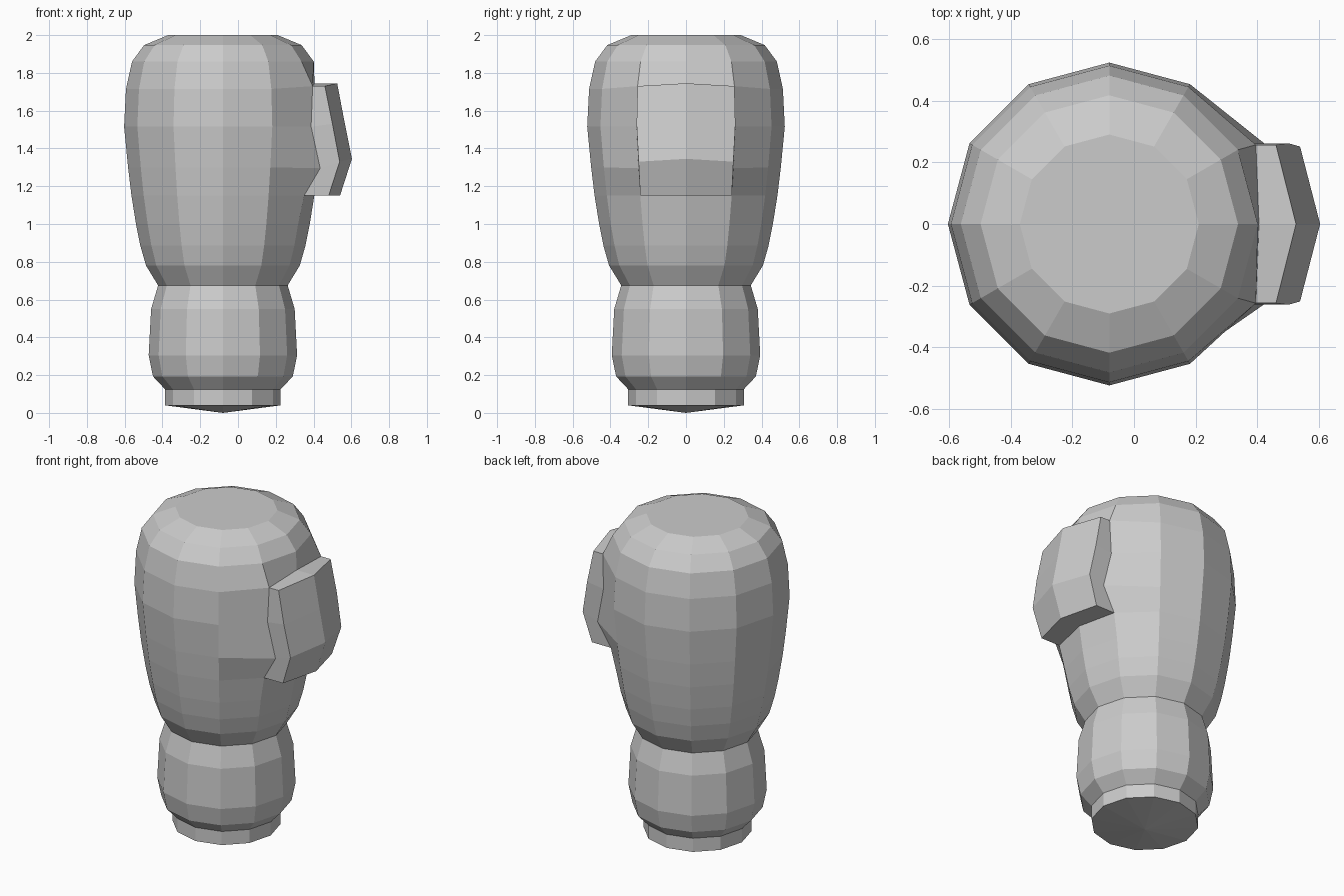
import bpy, bmesh
from math import sin, cos, pi

if "Cube" in bpy.data.objects:
    bpy.data.objects.remove(bpy.data.objects["Cube"])

SIDES = 12
AXIS_X = -0.08


def lathe(profile):
    """Revolve (radius, z) points into rings of quads around the upright axis."""
    bm = bmesh.new()
    rings = []
    for r, z in profile:
        rings.append([bm.verts.new((AXIS_X + r * cos(2 * pi * i / SIDES),
                                    r * sin(2 * pi * i / SIDES), z))
                      for i in range(SIDES)])
    rows = []
    for lo, hi in zip(rings, rings[1:]):
        rows.append([bm.faces.new((lo[i], lo[(i + 1) % SIDES],
                                   hi[(i + 1) % SIDES], hi[i]))
                     for i in range(SIDES)])
    return bm, rings, rows


def finish(bm, name):
    bm.normal_update()
    mesh = bpy.data.meshes.new(name)
    bm.to_mesh(mesh)
    bm.free()
    obj = bpy.data.objects.new(name, mesh)
    bpy.context.collection.objects.link(obj)
    return obj


# Cuff: narrow foot, padded roll and a shallow pointed underside
bm, rings, _ = lathe([(0.306, 0.04), (0.306, 0.125), (0.37, 0.193), (0.393, 0.305),
                      (0.38, 0.55), (0.343, 0.675)])
tip = bm.verts.new((AXIS_X, 0, 0))
for i in range(SIDES):
    bm.faces.new((rings[0][(i + 1) % SIDES], rings[0][i], tip))
finish(bm, "cuff")

# Mitt: rounded body with a flat top
bm, rings, rows = lathe([(0.343, 0.675), (0.407, 0.78), (0.437, 0.885), (0.46, 1.0),
                         (0.484, 1.15), (0.502, 1.3), (0.523, 1.515), (0.513, 1.715),
                         (0.481, 1.86), (0.417, 1.947), (0.29, 2.0)])
bm.faces.new(rings[-1])

# Thumb: pull the body out at its root, then extrude the +x patch of the mitt
for ring, x, z in ((4, 0.35, 1.15), (5, 0.435, 1.295), (6, 0.387, 1.515), (7, 0.395, 1.73)):
    for i in (1, -1):
        rings[ring][i].co.x = x
        rings[ring][i].co.z = z
rings[7][0].co.x, rings[7][0].co.z = 0.405, 1.745

patch = [rows[r][i] for r in (4, 5, 6) for i in (0, SIDES - 1)]
out = bmesh.ops.extrude_face_region(bm, geom=patch)
thumb = [g for g in out["geom"] if isinstance(g, bmesh.types.BMVert)]
bmesh.ops.delete(bm, geom=[f for f in patch if f.is_valid], context='FACES')

# Outer thumb rows: (edge x, ridge x, edge z, ridge z), bottom to top
outer = [(0.48, 0.54, 1.15, 1.15), (0.538, 0.603, 1.33, 1.345),
         (0.50, 0.563, 1.53, 1.545), (0.46, 0.525, 1.73, 1.745)]
levels = (1.15, 1.3, 1.515, 1.73)
for v in thumb:
    row = min(range(4), key=lambda k: abs(levels[k] - v.co.z))
    ex, rx, ez, rz = outer[row]
    ridge = abs(v.co.y) < 0.05
    v.co.x = rx if ridge else ex
    v.co.z = rz if ridge else ez
bmesh.ops.recalc_face_normals(bm, faces=bm.faces)
finish(bm, "mitt_with_thumb")
